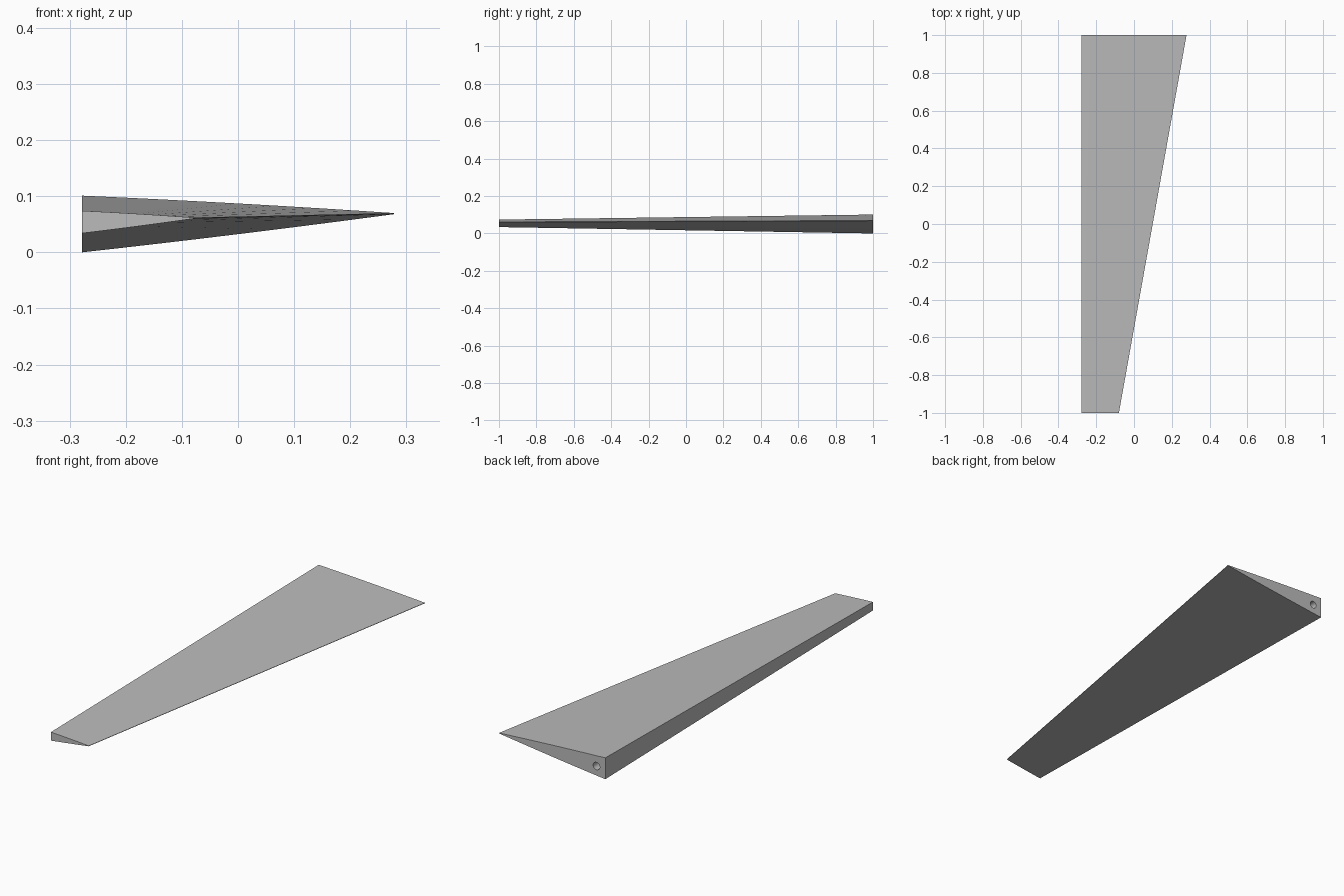
import bpy, bmesh, math

old = bpy.data.objects.get("Cube")
if old:
    bpy.data.objects.remove(old)

grey = bpy.data.materials.new("plain grey")
grey.use_nodes = True
colour = (0.5, 0.5, 0.5, 1)
grey.diffuse_color = colour
grey.node_tree.nodes["Principled BSDF"].inputs["Base Color"].default_value = colour

LEFT = -0.278
STEPS = 8


def section(y, tip_x, low, high, tip_z, bulge):
    """Closed wedge outline: blunt edge at the left, thin edge at tip_x."""
    def side(start, end, sign):
        points = []
        for i in range(STEPS + 1):
            t = i / STEPS
            z = start + (end - start) * t + sign * bulge * 4 * t * (1 - t)
            points.append((LEFT + (tip_x - LEFT) * t, y, z))
        return points
    return side(low, tip_z - 0.001, -1) + side(high, tip_z + 0.001, 1)[::-1]


# Tapered blade lofted between the narrow and the wide end
bm = bmesh.new()
ends = [section(-1, -0.08, 0.034, 0.074, 0.061, 0.0006),
        section(1, 0.278, 0, 0.101, 0.069, 0.0016)]
narrow, wide = [[bm.verts.new(p) for p in end] for end in ends]
count = len(narrow)
for i in range(count):
    j = (i + 1) % count
    bm.faces.new((narrow[i], narrow[j], wide[j], wide[i]))
bm.faces.new(narrow)
bm.faces.new(wide[::-1])
bmesh.ops.recalc_face_normals(bm, faces=bm.faces)
mesh = bpy.data.meshes.new("tapered_blade")
bm.to_mesh(mesh)
bm.free()
blade = bpy.data.objects.new("tapered_blade", mesh)
bpy.context.collection.objects.link(blade)
mesh.materials.append(grey)

# Round blind hole in the wide end
bpy.ops.mesh.primitive_cylinder_add(vertices=32, radius=0.0175, depth=0.4,
                                    location=(LEFT + 0.046, 1, 0.05),
                                    rotation=(math.pi / 2, 0, 0))
cutter = bpy.context.object
cutter.name = "pin_hole_cutter"
cutter.hide_render = True
cutter.data.materials.append(grey)
hole = blade.modifiers.new("pin_hole", "BOOLEAN")
hole.operation = "DIFFERENCE"
hole.solver = "EXACT"
hole.object = cutter

bpy.ops.object.select_all(action="DESELECT")
blade.select_set(True)
bpy.context.view_layer.objects.active = blade
bpy.ops.object.modifier_apply(modifier=hole.name)
bpy.data.objects.remove(cutter)
bpy.ops.object.shade_smooth_by_angle(angle=math.radians(20))
